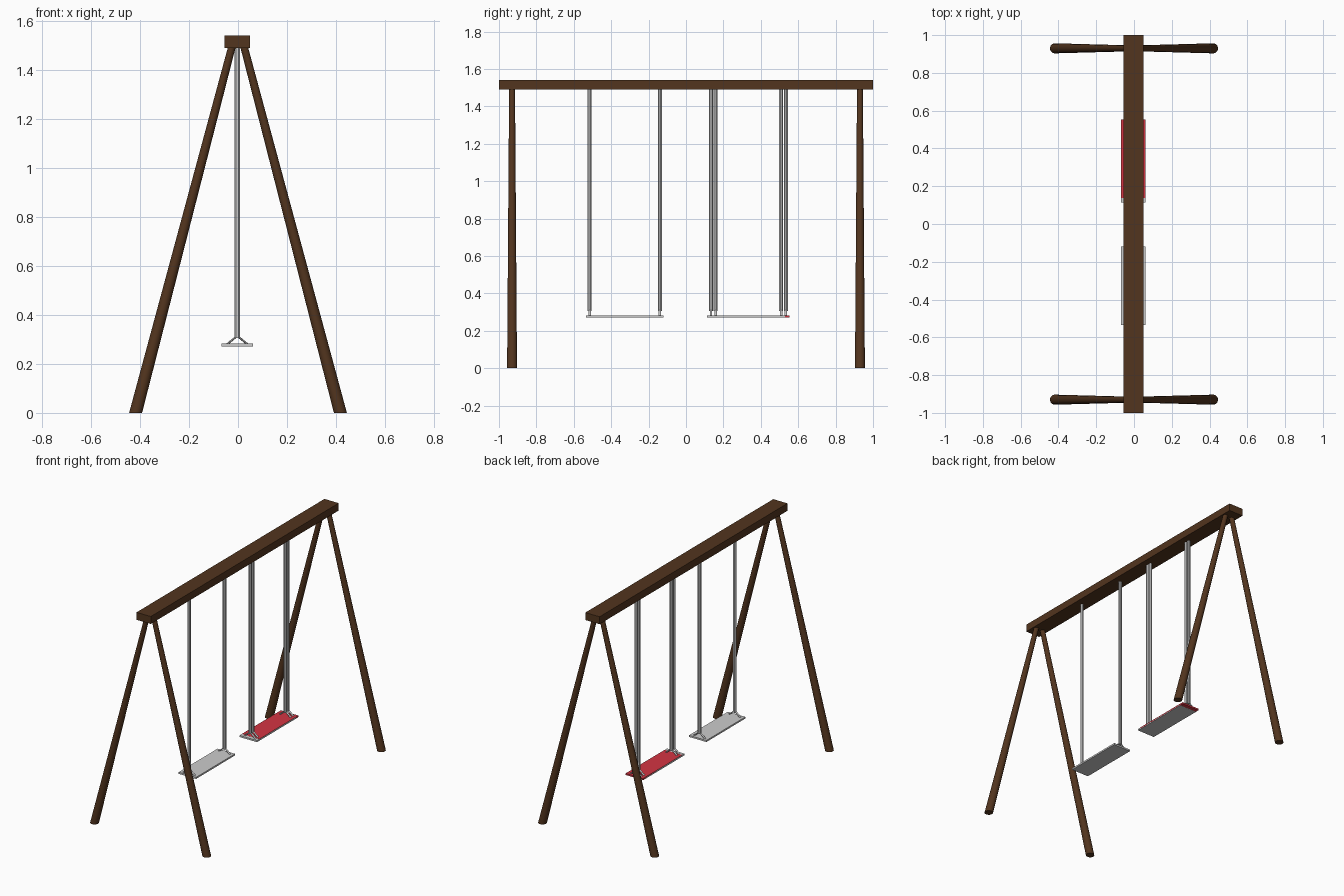
import bpy, bmesh, math
from mathutils import Vector

if "Cube" in bpy.data.objects:
    bpy.data.objects.remove(bpy.data.objects["Cube"])

def material(name, col):
    m = bpy.data.materials.new(name)
    m.diffuse_color = col
    m.use_nodes = True
    m.node_tree.nodes["Principled BSDF"].inputs["Base Color"].default_value = m.diffuse_color
    return m

WOOD = material("brown_wood", (0.085, 0.035, 0.013, 1))
RED = material("red_seat", (0.65, 0.035, 0.055, 1))
CX = -0.003  # beam and swings sit slightly off centre

def finish(name, bm, mat=None, smooth=False):
    bmesh.ops.recalc_face_normals(bm, faces=bm.faces)
    me = bpy.data.meshes.new(name)
    bm.to_mesh(me)
    bm.free()
    ob = bpy.data.objects.new(name, me)
    bpy.context.collection.objects.link(ob)
    if mat:
        me.materials.append(mat)
    if smooth:
        bpy.ops.object.select_all(action='DESELECT')
        ob.select_set(True)
        bpy.context.view_layer.objects.active = ob
        bpy.ops.object.shade_smooth_by_angle(angle=math.radians(40))
    return ob

def box(name, centre, size, mat=None):
    bm = bmesh.new()
    bmesh.ops.create_cube(bm, size=1)
    for v in bm.verts:
        v.co = Vector(a * s + c for a, s, c in zip(v.co, size, centre))
    return finish(name, bm, mat)

def add_rod(bm, a, b, ra, rb, n):
    # tapered rod with level ends
    rings = []
    for p, r in ((a, ra), (b, rb)):
        rings.append([bm.verts.new((p[0] + r * math.cos(t), p[1] + r * math.sin(t), p[2]))
                      for t in (2 * math.pi * (i + 0.5) / n for i in range(n))])
    lo, hi = rings
    for i in range(n):
        j = (i + 1) % n
        bm.faces.new((lo[i], lo[j], hi[j], hi[i]))
    bm.faces.new(lo[::-1])
    bm.faces.new(hi)

# Top beam
box("top_beam", (CX, 0, 1.515), (0.106, 2, 0.05), WOOD)

# Splayed, tapered legs
for yn, sy in (("front", -1), ("back", 1)):
    for xn, sx in (("left", -1), ("right", 1)):
        bm = bmesh.new()
        add_rod(bm, (sx * 0.418, sy * 0.93, 0), (sx * 0.022, sy * 0.93, 1.505), 0.027, 0.016, 16)
        finish(f"{yn}_{xn}_leg", bm, WOOD, True)

# Swings: flat seat, two hangers, each forking to the seat edges
def swing(name, y, dz=0.0, mat=None):
    box(name + "_seat", (CX, y, 0.277 + dz), (0.13, 0.415, 0.011), mat)
    bm = bmesh.new()
    for s in (-1, 1):
        hy = y + s * 0.1875
        add_rod(bm, (CX, hy, 0.305), (CX, hy, 1.495), 0.0115, 0.0115, 8)
        for sx in (-1, 1):
            add_rod(bm, (CX + sx * 0.042, hy, 0.280), (CX + sx * 0.003, hy, 0.312), 0.007, 0.007, 8)
    finish(name + "_hangers", bm, None, True)

swing("front_swing", -0.3275)
swing("back_swing", 0.321)
swing("red_swing", 0.346, 0.0006, RED)  # overlaps the back swing
